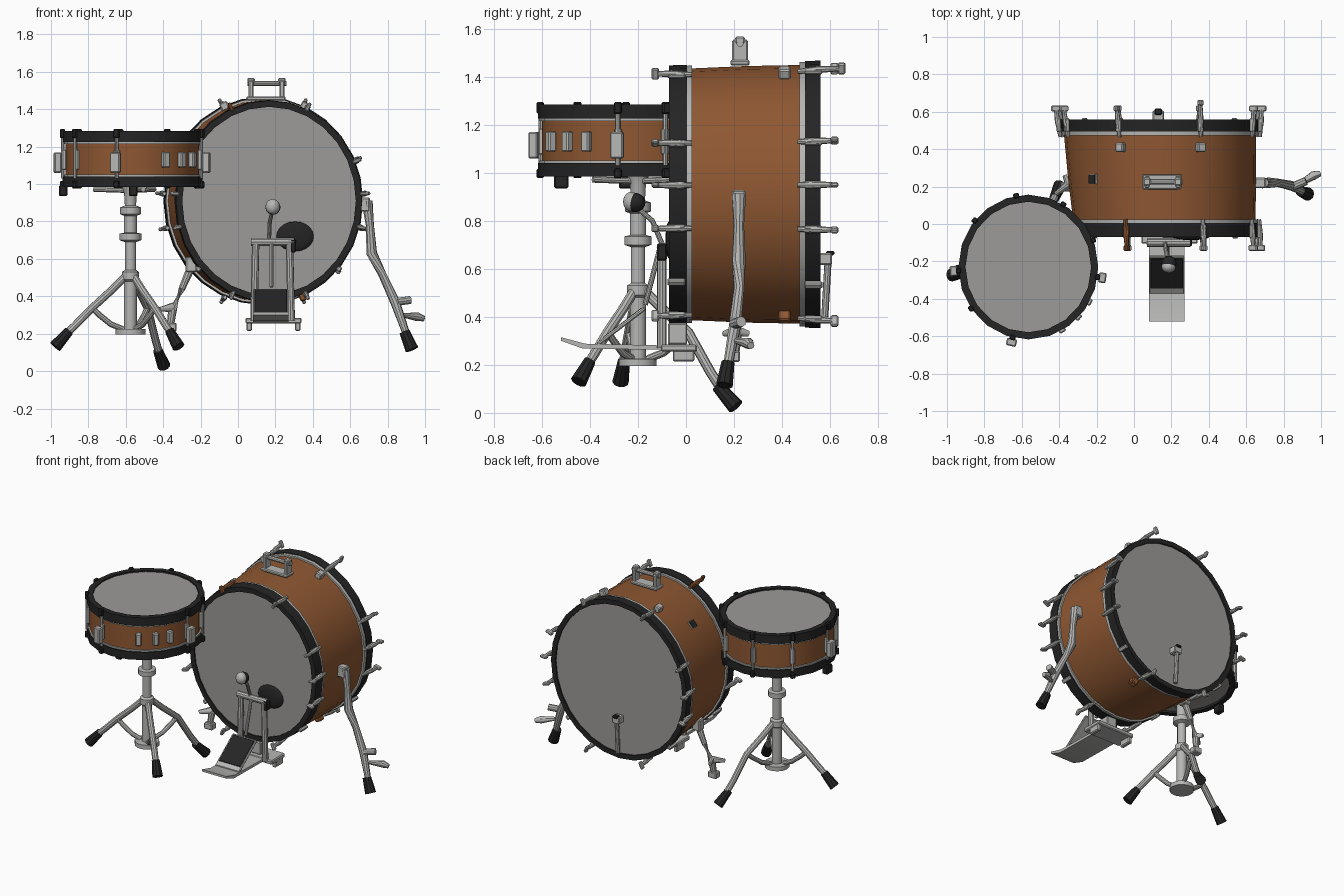
import bpy, bmesh, math
from mathutils import Vector, Matrix

if "Cube" in bpy.data.objects:
    bpy.data.objects.remove(bpy.data.objects["Cube"])

def material(name, rgb):
    m = bpy.data.materials.new(name)
    m.diffuse_color = (*rgb, 1)
    m.use_nodes = True
    m.node_tree.nodes["Principled BSDF"].inputs["Base Color"].default_value = m.diffuse_color
    return m

BROWN = material("brown wood", (0.275, 0.097, 0.032))
BLACK = material("black", (0.018, 0.018, 0.018))
HEAD = material("grey drumhead", (0.335, 0.325, 0.315))
SILVER = material("silver metal", (0.47, 0.47, 0.46))

def finish(bm, name, mat):
    bmesh.ops.recalc_face_normals(bm, faces=bm.faces)
    me = bpy.data.meshes.new(name)
    bm.to_mesh(me)
    bm.free()
    me.materials.append(mat)
    ob = bpy.data.objects.new(name, me)
    bpy.context.collection.objects.link(ob)
    return ob

def skin(name, rings, mat, closed=False):
    """Join equal rings of points; cap the ends unless the loop is closed."""
    bm = bmesh.new()
    vs = [[bm.verts.new(p) for p in r] for r in rings]
    n = len(vs[0])
    for k in range(len(vs) if closed else len(vs) - 1):
        a, b = vs[k], vs[(k + 1) % len(vs)]
        for i in range(n):
            bm.faces.new((a[i], a[(i + 1) % n], b[(i + 1) % n], b[i]))
    if not closed:
        bm.faces.new(vs[0])
        bm.faces.new(vs[-1])
    return finish(bm, name, mat)

def tube(name, pts, r, mat=SILVER, n=10):
    """Round bar through points; r is one radius or one per point."""
    pts = [Vector(p) for p in pts]
    rs = r if isinstance(r, (list, tuple)) else [r] * len(pts)
    rings = []
    for i, p in enumerate(pts):
        d = (pts[min(i + 1, len(pts) - 1)] - pts[max(i - 1, 0)]).normalized()
        u = d.orthogonal() if abs(d.z) > 0.95 else d.cross(Vector((0, 0, 1)))
        u.normalize()
        v = d.cross(u)
        rings.append([p + rs[i] * (u * math.cos(t) + v * math.sin(t))
                      for t in (math.tau * k / n for k in range(n))])
    return skin(name, rings, mat)

def box(name, loc, size, mat=SILVER, rot=None, bevel=0.006):
    bm = bmesh.new()
    bmesh.ops.create_cube(bm, size=1)
    bmesh.ops.scale(bm, vec=size, verts=bm.verts)
    if bevel:
        bmesh.ops.bevel(bm, geom=bm.edges[:], offset=min(bevel, min(size) * 0.3), segments=1, affect='EDGES')
    bmesh.ops.transform(bm, matrix=Matrix.Translation(loc) @ (rot or Matrix()), verts=bm.verts)
    return finish(bm, name, mat)

def ball(name, loc, size, mat=SILVER):
    bm = bmesh.new()
    bmesh.ops.create_uvsphere(bm, u_segments=16, v_segments=10, radius=1)
    bmesh.ops.scale(bm, vec=size, verts=bm.verts)
    bmesh.ops.translate(bm, vec=loc, verts=bm.verts)
    return finish(bm, name, mat)

# Surface points of each drum: axial position, radial offset, angle
def bass(y, dr, t):
    k = (y + 0.07) / 0.63
    return Vector((0.166 - 0.031 * k + (0.494 + 0.036 * k + dr) * math.cos(t), y,
                   0.91 + (0.533 + 0.02 * k + dr) * math.sin(t)))

def snare(z, dr, t):
    return Vector((-0.565 + (0.37 + dr) * math.cos(t), -0.23 + (0.383 + dr) * math.sin(t), z))

def drum_part(name, f, profile, mat, closed=False):
    n = 28 if f is bass else 20
    return skin(name, [[f(a, dr, math.tau * i / n) for i in range(n)] for a, dr in profile], mat, closed)

def band(name, f, a, b, outer, inner, mat):
    drum_part(name, f, [(a, inner), (a, outer), (b, outer), (b, inner)], mat, True)

# Bass drum
drum_part("bass_shell", bass, [(0.0, -0.012), (0.25, -0.009), (0.49, -0.012)], BROWN)
band("bass_front_hoop", bass, -0.07, 0.005, 0.004, -0.03, BLACK)
band("bass_back_hoop", bass, 0.495, 0.56, 0.004, -0.03, BLACK)
band("bass_front_rim", bass, 0.005, 0.024, 0.0, -0.022, SILVER)
band("bass_back_rim", bass, 0.472, 0.495, 0.0, -0.022, SILVER)
drum_part("bass_front_head", bass, [(-0.06, -0.028), (0.0, -0.028)], HEAD)
drum_part("bass_back_head", bass, [(0.495, -0.028), (0.55, -0.028)], HEAD)

# Bass claws and tension rods on both hoops, lugs on the shell
right = [66, 23, 4, -15, -42, -67]
for deg in right + [180 - a for a in right]:
    t = math.radians(deg)
    rot = Matrix.Rotation(-t, 4, 'Y')
    for y0, s in ((0.0, -1), (0.49, 1)):
        mat = BROWN if (deg == 114 and s < 0) else SILVER
        box("bass_claw", bass(y0 + s * 0.04, 0.011, t), (0.024, 0.075, 0.03), mat, rot)
        if deg in (-42, 222):
            continue
        reach = 0.16 if (deg == 66 and s > 0) else 0.13
        tube("bass_tension_rod", [bass(y0 - s * 0.025, 0.010, t), bass(y0 + s * 0.06, 0.016, t),
                                  bass(y0 + s * reach, 0.018, t)], [0.010, 0.015, 0.010], mat, 8)
        box("bass_rod_handle", bass(y0 + s * (reach - 0.002), 0.018, t), (0.05, 0.032, 0.02), mat, rot)
        if s > 0 and deg in (66, 114, -67):
            box("bass_lug", bass(0.41, 0.006, t), (0.045, 0.05, 0.045), BROWN if deg == -67 else SILVER, rot)

# Mount on top of the bass drum
box("mount_base", (0.15, 0.225, 1.458), (0.21, 0.08, 0.022))
for x in (0.07, 0.235):
    box("mount_post", (x, 0.225, 1.505), (0.026, 0.065, 0.10))
    box("mount_cap", (x, 0.225, 1.553), (0.04, 0.04, 0.028))
tube("mount_bar", [(0.05, 0.225, 1.538), (0.26, 0.225, 1.538)], 0.015)

# Air vent on the shell
t = math.radians(137)
for name, w, d, mat in (("vent_ring", 0.052, -0.008, SILVER), ("vent_hole", 0.046, -0.003, BLACK)):
    box(name, bass(0.24, d, t), (0.014, w, w), mat, Matrix.Rotation(-t, 4, 'Y'), 0)

# Bass drum spurs
box("right_spur_bracket", (0.67, 0.22, 0.89), (0.07, 0.055, 0.075))
tube("right_spur", [(0.69, 0.22, 0.91), (0.705, 0.22, 0.78), (0.715, 0.22, 0.63), (0.77, 0.22, 0.52),
                    (0.84, 0.205, 0.37), (0.90, 0.175, 0.2)], [0.03, 0.022, 0.029, 0.022, 0.026, 0.02])
tube("right_spur_foot", [(0.89, 0.175, 0.21), (0.93, 0.16, 0.115)], [0.028, 0.036], BLACK)
tube("right_spur_clamp", [(0.85, 0.2, 0.37), (0.92, 0.23, 0.38)], 0.022)
tube("right_spur_wing", [(0.88, 0.21, 0.30), (0.96, 0.26, 0.29), (0.995, 0.27, 0.28)], [0.012, 0.024, 0.015])
box("left_spur_bracket", (-0.25, 0.22, 0.57), (0.06, 0.06, 0.08))
tube("left_spur", [(-0.24, 0.22, 0.58), (-0.30, 0.22, 0.44), (-0.35, 0.21, 0.33), (-0.365, 0.20, 0.22)],
     [0.025, 0.018, 0.024, 0.018])
tube("left_spur_wing", [(-0.42, 0.16, 0.33), (-0.35, 0.21, 0.34), (-0.37, 0.26, 0.33)], [0.012, 0.025, 0.012])
box("left_spur_end", (-0.36, 0.2, 0.235), (0.065, 0.05, 0.045))

# Clip on the back head
tube("back_clip_rod", [(0.13, 0.578, 0.40), (0.13, 0.592, 0.64)], 0.015)
box("back_clip", (0.13, 0.58, 0.64), (0.06, 0.055, 0.05))
box("back_clip_pad", (0.13, 0.6, 0.665), (0.04, 0.035, 0.02), BLACK)

# Snare drum
drum_part("snare_shell", snare, [(1.02, -0.014), (1.25, -0.014)], BROWN)
for name, a, b in (("top", 1.225, 1.285), ("bottom", 0.985, 1.04)):
    band("snare_%s_hoop" % name, snare, a, b, 0.004, -0.034, BLACK)
band("snare_top_rim", snare, 1.215, 1.225, -0.004, -0.025, SILVER)
band("snare_bottom_rim", snare, 1.04, 1.05, -0.004, -0.025, SILVER)
drum_part("snare_top_head", snare, [(1.25, -0.032), (1.275, -0.032)], HEAD)
drum_part("snare_bottom_head", snare, [(1.0, -0.032), (1.03, -0.032)], HEAD)
for deg in (-103, -145, 183, 140, 100, 60, 22, -8):
    t = math.radians(deg)
    rot = Matrix.Rotation(t, 4, 'Z')
    tube("snare_rod", [snare(1.03, 0.002, t), snare(1.25, 0.002, t)], 0.010, n=8)
    box("snare_lug", snare(1.13, -0.004, t), (0.025, 0.03, 0.11), rot=rot)
    box("snare_hoop_ear", snare(1.27, 0.004, t), (0.027, 0.032, 0.05), BLACK, rot)
    box("snare_lower_ear", snare(0.997, 0.004, t), (0.027, 0.032, 0.04), BLACK, rot)
for deg in (-61, -44, -29):
    t = math.radians(deg)
    box("snare_small_lug", snare(1.13, -0.002, t), (0.035, 0.038, 0.085), rot=Matrix.Rotation(t, 4, 'Z'))
for deg in (-103, 183, -8):
    t = math.radians(deg)
    box("snare_strainer", snare(1.115, 0.03, t), (0.04, 0.055, 0.11), rot=Matrix.Rotation(t, 4, 'Z'))
for x, y in ((-0.935, -0.25), (-0.56, -0.52)):
    box("snare_knob", (x, y, 0.965), (0.045, 0.06, 0.06), BLACK)

# Snare stand
px, py = -0.575, -0.2
stand = [(0.195, 0.08), (0.225, 0.08), (0.226, 0.034), (0.48, 0.034), (0.49, 0.046), (0.53, 0.046), (0.54, 0.03),
         (0.69, 0.03), (0.7, 0.058), (0.735, 0.058), (0.74, 0.034), (0.83, 0.034), (0.84, 0.056), (0.875, 0.056),
         (0.885, 0.03), (0.95, 0.034), (0.985, 0.045)]
skin("stand_pole", [[(px + r * math.cos(math.tau * i / 14), py + r * math.sin(math.tau * i / 14), z)
                     for i in range(14)] for z, r in stand], SILVER)
for fx, fy, fz in ((-0.99, -0.275, 0.13), (-0.31, -0.455, 0.13), (-0.39, 0.22, 0.026)):
    def leg(k, z):
        return Vector((px + (fx - px) * k, py + (fy - py) * k, z))
    tube("stand_leg", [leg(0.06, 0.51), leg(0.25, 0.43), leg(0.5, 0.335), leg(0.72, 0.245 + (fz - 0.135) * 0.7),
                       leg(0.85, fz + 0.06)], 0.021)
    tube("stand_strut", [leg(0.1, 0.225), leg(0.25, 0.25), leg(0.4, 0.30), leg(0.5, 0.34)], 0.016)
    tube("stand_foot", [leg(0.79, fz + 0.085), leg(0.97, fz)], [0.026, 0.035], BLACK)
for deg in (170, 50, -70):
    t = math.radians(deg)
    tube("stand_basket_arm", [(px, py, 0.965), (px + 0.2 * math.cos(t), py + 0.2 * math.sin(t), 0.972)], 0.014)

# Pedal frame
box("pedal_base", (0.19, -0.03, 0.27), (0.30, 0.15, 0.03))
for x in (0.06, 0.32):
    box("pedal_base_foot", (x, -0.01, 0.24), (0.03, 0.09, 0.05))
for x in (0.085, 0.285):
    tube("pedal_post", [(x, -0.1, 0.27), (x + (0.185 - x) * 0.1, -0.1, 0.70)], 0.02)
tube("pedal_axle", [(0.07, -0.1, 0.69), (0.30, -0.1, 0.69)], 0.022)
box("pedal_axle_cap", (0.295, -0.1, 0.67), (0.03, 0.042, 0.07), BLACK)
tube("pedal_link", [(0.18, -0.17, 0.45), (0.18, -0.11, 0.68)], 0.011)
box("hoop_clamp", (0.19, -0.035, 0.33), (0.08, 0.08, 0.09))

# Pedal footboard, heel plate and black tread
skin("pedal_heel_plate", [[(x, -0.52, 0.315), (x, -0.42, 0.288), (x, -0.05, 0.28),
                           (x, -0.05, 0.262), (x, -0.43, 0.268), (x, -0.52, 0.30)] for x in (0.08, 0.27)], SILVER)
tilt = Matrix.Rotation(math.atan2(0.145, 0.19), 4, 'X')
box("pedal_footboard", (0.175, -0.27, 0.36), (0.19, 0.25, 0.016), SILVER, tilt)
box("pedal_tread", (0.175, -0.262, 0.372), (0.172, 0.205, 0.012), BLACK, tilt, 0.003)

# Beater, and the round patch on the front head
tube("beater_rod", [(0.165, -0.09, 0.68), (0.17, -0.14, 0.8), (0.185, -0.21, 0.86)], 0.011)
ball("beater_front", (0.185, -0.228, 0.879), (0.038, 0.034, 0.041))
ball("beater_core", (0.187, -0.212, 0.876), (0.04, 0.043, 0.040), BLACK)
ball("head_patch", (0.305, -0.068, 0.72), (0.10, 0.018, 0.08), BLACK)

# Smooth the round parts, keep hard edges
bpy.ops.object.select_all(action='SELECT')
bpy.context.view_layer.objects.active = bpy.context.selected_objects[0]
bpy.ops.object.shade_smooth_by_angle(angle=math.radians(35))
